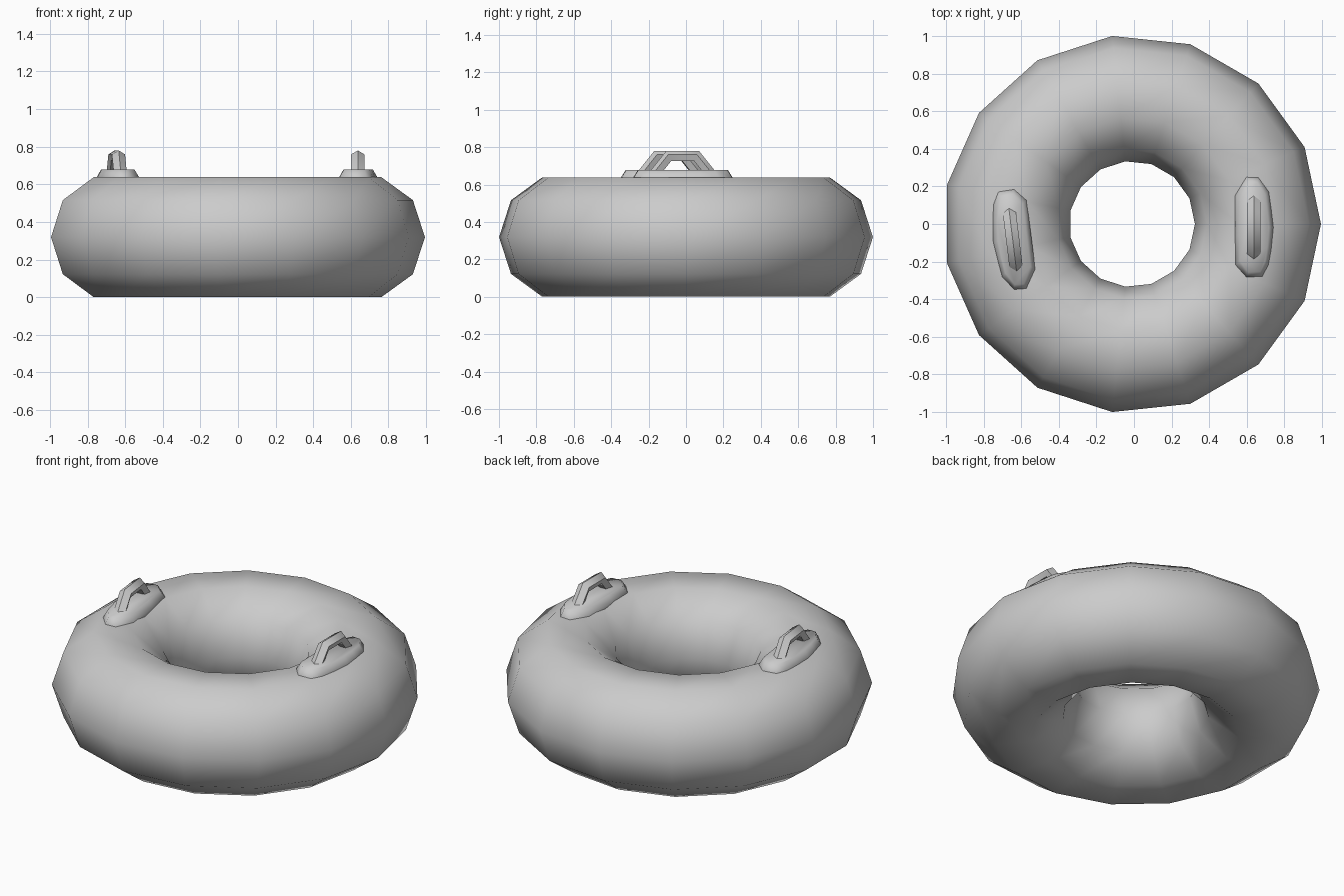
import bpy, bmesh, math
from mathutils import Matrix, Vector

if "Cube" in bpy.data.objects:
    bpy.data.objects.remove(bpy.data.objects["Cube"])

CX = -0.011  # ring centre, so that the 15-sided outline is centred on x = 0


def make_object(name, bm, matrix):
    bmesh.ops.recalc_face_normals(bm, faces=bm.faces)
    mesh = bpy.data.meshes.new(name)
    bm.to_mesh(mesh)
    bm.free()
    obj = bpy.data.objects.new(name, mesh)
    bpy.context.collection.objects.link(obj)
    obj.matrix_world = matrix
    return obj


def loft(sections):
    """Bridge closed loops of equal size and cap both ends."""
    bm = bmesh.new()
    loops = [[bm.verts.new(p) for p in s] for s in sections]
    n = len(loops[0])
    for a, b in zip(loops, loops[1:]):
        for i in range(n):
            j = (i + 1) % n
            bm.faces.new((a[i], a[j], b[j], b[i]))
    bm.faces.new(loops[0])
    bm.faces.new(loops[-1])
    return bm


def smooth(obj, angle=None):
    bpy.ops.object.select_all(action='DESELECT')
    obj.select_set(True)
    bpy.context.view_layer.objects.active = obj
    if angle is None:
        bpy.ops.object.shade_smooth()
    else:
        bpy.ops.object.shade_smooth_by_angle(angle=math.radians(angle))


# inflated ring
bpy.ops.mesh.primitive_torus_add(major_segments=15, minor_segments=10,
                                 major_radius=0.67, minor_radius=0.335,
                                 location=(CX, 0, 0.319))
ring = bpy.context.object
ring.name = ring.data.name = "inflated_ring"
smooth(ring)

# patch outline: x outward from the ring, y along the handle
OUTLINE = [(-0.04, 0.268), (0.025, 0.265), (0.08, 0.19), (0.093, 0.1),
           (0.105, 0.0), (0.093, -0.12), (0.078, -0.2), (0.045, -0.262),
           (-0.04, -0.265), (-0.098, -0.2), (-0.1, -0.05), (-0.1, 0.17)]


def patch(name, matrix):
    levels = [(1.0, 1.0, 0.60), (1.0, 1.0, 0.636), (0.76, 0.9, 0.679)]
    smooth(make_object(name, loft([[(x * sx, y * sy, z) for x, y in OUTLINE]
                                   for sx, sy, z in levels]), matrix))


# grip: pentagonal tube swept along a trapezoid path with mitred corners
def grip(name, matrix):
    path = [Vector(p) for p in ((0, -0.165, 0.635), (0, -0.073, 0.75),
                                (0, 0.073, 0.75), (0, 0.165, 0.635))]
    sections = []
    for i, p in enumerate(path):
        d_in = (p - path[max(i - 1, 0)]).normalized()
        d_out = (path[min(i + 1, 3)] - p).normalized()
        tangent = (d_in + d_out).normalized()
        stretch = 1 / tangent.dot(d_in if i else d_out)
        normal = Vector((0, -tangent.z, tangent.y)) * stretch
        sections.append([p + Vector((0.037 * math.sin(k * math.tau / 5), 0, 0))
                         + normal * 0.030 * math.cos(k * math.tau / 5)
                         for k in range(5)])
    smooth(make_object(name, loft(sections), matrix), 60)


# one handle each side, the left one turned slightly round the ring
for side, x, y, turn, flip in (("right", 0.637, -0.018, 0, 1),
                               ("left", -0.645, -0.083, 7, -1)):
    m = (Matrix.Translation((x, y, 0)) @ Matrix.Rotation(math.radians(turn), 4, 'Z'))
    if flip < 0:
        m = m @ Matrix.Rotation(math.pi, 4, 'Z')
    patch(side + "_handle_patch", m)
    grip(side + "_handle_grip", m)
